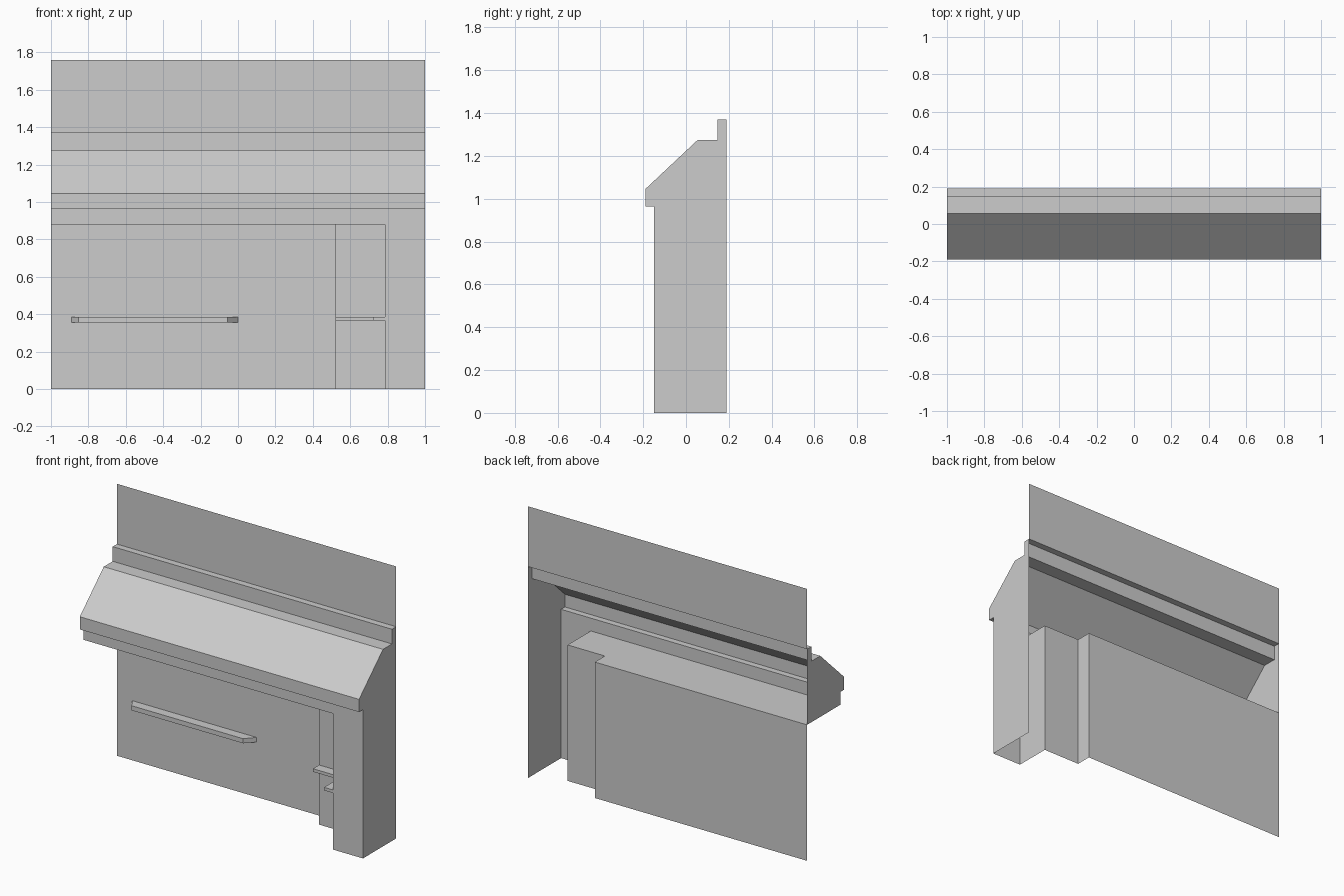
import bpy

if "Cube" in bpy.data.objects:
    bpy.data.objects.remove(bpy.data.objects["Cube"])

grey = bpy.data.materials.new("light grey")
grey.diffuse_color = (0.604, 0.604, 0.604, 1)
grey.use_nodes = True
grey.node_tree.nodes["Principled BSDF"].inputs["Base Color"].default_value = grey.diffuse_color


def make(name, verts, faces):
    mesh = bpy.data.meshes.new(name)
    mesh.from_pydata(verts, [], faces)
    mesh.materials.append(grey)
    obj = bpy.data.objects.new(name, mesh)
    bpy.context.collection.objects.link(obj)
    return obj


def sheet(name, path_a, path_b):
    """Open ribbon of quads between two matching paths."""
    n = len(path_a)
    return make(name, path_a + path_b,
                [(i, i + 1, n + i + 1, n + i) for i in range(n - 1)])


def slab(name, plan, z0, z1):
    """Closed solid from a counter-clockwise plan outline."""
    n = len(plan)
    verts = [(x, y, z) for z in (z0, z1) for x, y in plan]
    faces = [tuple(reversed(range(n))), tuple(range(n, 2 * n))]
    faces += [(i, (i + 1) % n, n + (i + 1) % n, n + i) for i in range(n)]
    return make(name, verts, faces)


BACK, FRONT, NICHE = 0.19, -0.15, 0.087
N0, N1 = 0.52, 0.787           # niche left and right sides
SOFFIT = 0.88

# Cornice: (y, z) profile from the parapet down to the soffit
profile = [(BACK, 1.37), (0.147, 1.37), (0.147, 1.275), (0.055, 1.275),
           (-0.19, 1.045), (-0.19, 0.963), (FRONT, 0.963), (FRONT, SOFFIT)]
sheet("cornice", [(-1, y, z) for y, z in profile], [(1, y, z) for y, z in profile])

# End caps: the left stops at the soffit, the right reaches the floor
left = profile + [(BACK, SOFFIT)]
make("left_end", [(-1, y, z) for y, z in reversed(left)], [tuple(range(len(left)))])
right = profile + [(FRONT, 0), (BACK, 0)]
make("right_end", [(1, y, z) for y, z in right], [tuple(range(len(right)))])

# Wall, stepped niche and right pillar, following one plan path
plan = [(-1, BACK), (N0, BACK), (N0, NICHE), (N1, NICHE), (N1, FRONT), (1, FRONT)]
sheet("wall_and_pillar", [(x, y, 0) for x, y in plan], [(x, y, SOFFIT) for x, y in plan])

# Soffit under the cornice
soffit = plan[:-1] + [(-1, FRONT)]
make("soffit", [(x, y, SOFFIT) for x, y in soffit], [tuple(range(len(soffit)))])

# Flat upper panel
sheet("upper_panel", [(-1, BACK, 1.37), (1, BACK, 1.37)], [(-1, BACK, 1.76), (1, BACK, 1.76)])

# Long wall shelf with angled ends
slab("wall_shelf", [(-0.89, BACK), (-0.853, 0.13), (-0.055, 0.13), (0, BACK)], 0.356, 0.386)

# L-shaped niche shelf
slab("niche_shelf", [(N0, NICHE), (N0, 0.024), (0.722, 0.024), (0.722, FRONT),
                     (N1, FRONT), (N1, NICHE)], 0.366, 0.386)
